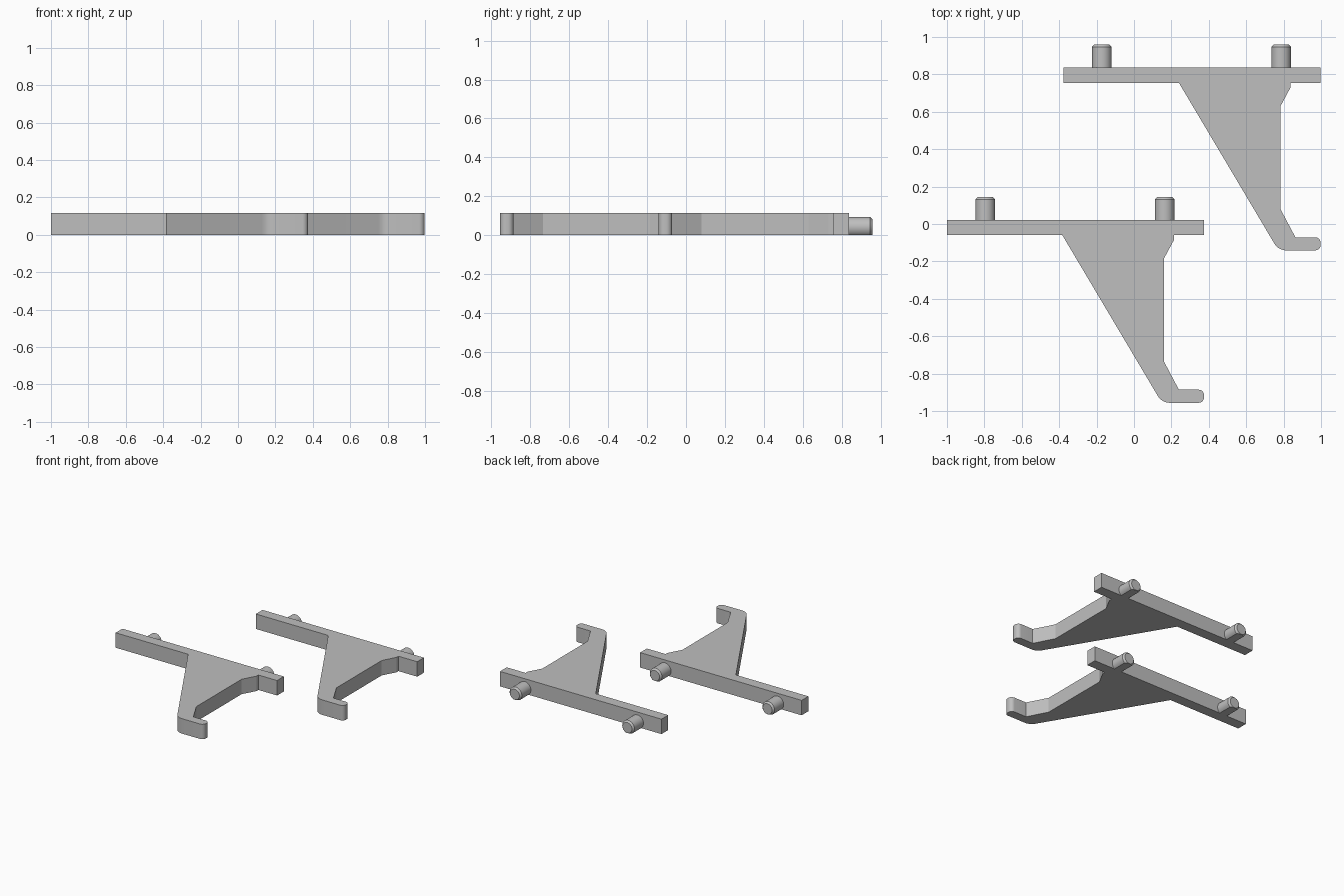
import bpy, bmesh, math
from mathutils import Vector

if "Cube" in bpy.data.objects:
    bpy.data.objects.remove(bpy.data.objects["Cube"])

THICK = 0.115
grey = bpy.data.materials.new("plain grey")
grey.diffuse_color = (0.52, 0.52, 0.52, 1)
grey.use_nodes = True
grey.node_tree.nodes["Principled BSDF"].inputs["Base Color"].default_value = grey.diffuse_color

# Bracket outline: x, y, corner radius
OUTLINE = [
    (-1.0, 0.022, 0), (-1.0, -0.06, 0), (-0.383, -0.06, 0),
    (0.149, -0.956, 0.075), (0.375, -0.956, 0.03), (0.375, -0.886, 0.03),
    (0.24, -0.886, 0), (0.16, -0.735, 0), (0.16, -0.185, 0),
    (0.215, -0.083, 0), (0.215, -0.06, 0), (0.375, -0.06, 0), (0.375, 0.022, 0),
]


def rounded(outline, steps=8):
    """Replace each corner that has a radius with a tangent arc."""
    pts = []
    for i, (x, y, r) in enumerate(outline):
        p = Vector((x, y))
        if r == 0:
            pts.append(p)
            continue
        a = (Vector(outline[i - 1][:2]) - p).normalized()
        b = (Vector(outline[(i + 1) % len(outline)][:2]) - p).normalized()
        half = a.angle(b) / 2
        centre = p + (a + b).normalized() * (r / math.sin(half))
        start = p + a * (r / math.tan(half)) - centre
        end = p + b * (r / math.tan(half)) - centre
        sweep = math.atan2(start.x * end.y - start.y * end.x, start.dot(end))
        for k in range(steps + 1):
            t = sweep * k / steps
            c, s = math.cos(t), math.sin(t)
            pts.append(centre + Vector((start.x * c - start.y * s,
                                        start.x * s + start.y * c)))
    return pts


def finish(bm, name, offset):
    bmesh.ops.recalc_face_normals(bm, faces=bm.faces)
    mesh = bpy.data.meshes.new(name)
    bm.to_mesh(mesh)
    bm.free()
    mesh.materials.append(grey)
    obj = bpy.data.objects.new(name, mesh)
    obj.location = offset
    bpy.context.collection.objects.link(obj)
    bpy.ops.object.select_all(action='DESELECT')
    obj.select_set(True)
    bpy.context.view_layer.objects.active = obj
    bpy.ops.object.shade_smooth_by_angle(angle=math.radians(25))


def bracket(name, offset):
    bm = bmesh.new()
    face = bm.faces.new([bm.verts.new((p.x, p.y, 0)) for p in rounded(OUTLINE)])
    new = bmesh.ops.extrude_face_region(bm, geom=[face])["geom"]
    bmesh.ops.translate(bm, vec=(0, 0, THICK),
                        verts=[v for v in new if isinstance(v, bmesh.types.BMVert)])
    finish(bm, name, offset)


def peg(name, x, offset, radius=0.052, height=0.041, sides=40):
    """Chamfered round peg along y with a flat cut at the base plane."""
    bm = bmesh.new()
    rings = []
    for y, r in ((0.012, radius), (0.132, radius), (0.145, radius - 0.012)):
        rings.append([bm.verts.new((x + r * math.cos(2 * math.pi * k / sides), y,
                                    height + r * math.sin(2 * math.pi * k / sides)))
                      for k in range(sides)])
    for lower, upper in zip(rings, rings[1:]):
        for k in range(sides):
            j = (k + 1) % sides
            bm.faces.new((lower[k], lower[j], upper[j], upper[k]))
    bm.faces.new(rings[0])
    bm.faces.new(rings[-1])
    # Slice off everything under z = 0 and close the flat
    cut = bmesh.ops.bisect_plane(bm, geom=bm.verts[:] + bm.edges[:] + bm.faces[:],
                                 plane_co=(0, 0, 0), plane_no=(0, 0, 1),
                                 clear_inner=True)["geom_cut"]
    bmesh.ops.holes_fill(bm, edges=[e for e in cut if isinstance(e, bmesh.types.BMEdge)])
    finish(bm, name, offset)


# Two identical brackets, each with two pegs
for side, offset in (("front", (0, 0, 0)), ("back", (0.623, 0.815, 0))):
    bracket(side + "_bracket", offset)
    for label, x in (("left", -0.795), ("right", 0.164)):
        peg(f"{side}_{label}_peg", x, offset)
